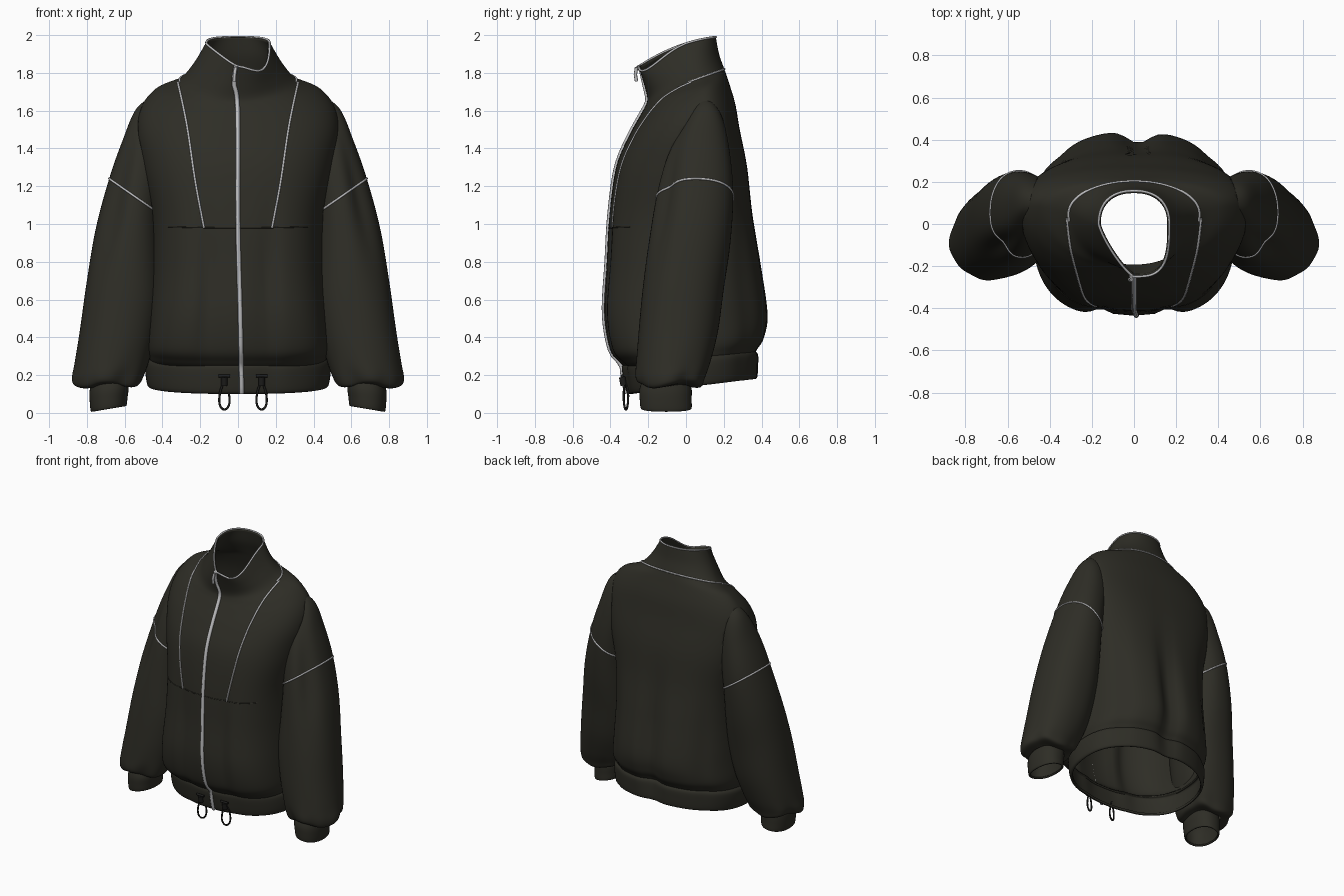
import bpy, math
from mathutils import Vector
from mathutils.bvhtree import BVHTree

if "Cube" in bpy.data.objects:
    bpy.data.objects.remove(bpy.data.objects["Cube"])


def mat(name, rgb):
    m = bpy.data.materials.new(name)
    m.diffuse_color = (*rgb, 1)
    m.use_nodes = True
    m.node_tree.nodes["Principled BSDF"].inputs["Base Color"].default_value = m.diffuse_color
    return m


OLIVE = mat("dark olive fleece", (0.027, 0.026, 0.019))
GREY = mat("grey trim", (0.52, 0.52, 0.53))
BLACK = mat("black cord", (0.012, 0.012, 0.011))
N = 96


def smooth_rows(rows, sub):
    """Catmull-Rom interpolation of parameter rows."""
    out = []
    for i in range(len(rows) - 1):
        p0, p1, p2, p3 = (rows[max(i - 1, 0)], rows[i], rows[i + 1],
                          rows[min(i + 2, len(rows) - 1)])
        for k in range(sub):
            t = k / sub
            out.append([0.5 * (2 * b + (c - a) * t + (2 * a - 5 * b + 4 * c - d) * t * t
                               + (3 * b - a - 3 * c + d) * t ** 3)
                        for a, b, c, d in zip(p0, p1, p2, p3)])
    return out + [list(rows[-1])]


def grid(rings, flip=False):
    n = len(rings[0])
    faces = []
    for i in range(len(rings) - 1):
        for j in range(n):
            k = (j + 1) % n
            f = (i * n + j, i * n + k, (i + 1) * n + k, (i + 1) * n + j)
            faces.append(f[::-1] if flip else f)
    return [p for r in rings for p in r], faces


def shell(name, verts, faces, thick=0.0, hidden=None):
    """Smooth cloth surface; faces whose corners are all hidden are left out."""
    if hidden:
        hid = [hidden(Vector(v)) for v in verts]
        faces = [f for f in faces if not all(hid[i] for i in f)]
    me = bpy.data.meshes.new(name)
    me.from_pydata(verts, [], faces)
    me.materials.append(OLIVE)
    for p in me.polygons:
        p.use_smooth = True
    ob = bpy.data.objects.new(name, me)
    bpy.context.collection.objects.link(ob)
    if thick:
        s = ob.modifiers.new("thickness", 'SOLIDIFY')
        s.thickness, s.offset = thick, -1


def tube(name, pts, radius, material, closed=False):
    cu = bpy.data.curves.new(name, 'CURVE')
    cu.dimensions = '3D'
    cu.bevel_depth, cu.bevel_resolution, cu.use_fill_caps = radius, 2, True
    sp = cu.splines.new('POLY')
    sp.points.add(len(pts) - 1)
    for p, q in zip(sp.points, pts):
        p.co = (*q, 1)
    sp.use_cyclic_u = closed
    cu.materials.append(material)
    bpy.context.collection.objects.link(bpy.data.objects.new(name, cu))


def spow(v, e):
    return math.copysign(abs(v) ** e, v)


def bump(v, c, w):
    return math.exp(-((v - c) / w) ** 2)


def body_ring(row):
    """Tilted superellipse: z front, z back, half width, y front, y back, y widest,
    front exponent, back exponent, left/right skew of the front."""
    zf, zb, a, yf, yb, cy, nf, nb, skew = row
    pts = []
    for j in range(N):
        t = 2 * math.pi * j / N
        c, s = math.cos(t), math.sin(t)
        n = nb if s >= 0 else nf + (skew if c > 0 else -skew)
        x = a * spow(c, 2 / n)
        y = cy + (yb - cy if s >= 0 else cy - yf) * spow(s, 2 / n)
        u = (y - yf) / (yb - yf)
        u += 0.75 * skew * u * (1 - u)
        z = zf + (zb - zf) * u
        # soft vertical folds, strongest low on the body
        w = bump(z, 0.60, 0.42)
        if s > 0:
            y -= w * s * (0.06 * bump(x, 0.02, 0.07) + 0.02 * bump(abs(x), 0.36, 0.05))
        else:
            y -= w * s * 0.03 * bump(abs(x), 0.18, 0.06)
            x *= 1 + 0.15 * bump(z, 0.7, 0.42) * s
            # right-hand collar corner folds down
            z += 0.09 * skew * s * max(c, 0)
        pts.append((x, y, z))
    return pts


# Torso with stand collar
BODY = [
    (0.24, 0.31, 0.465, -0.32, 0.365, 0.02, 2.8, 2.4, 0),
    (0.27, 0.34, 0.475, -0.355, 0.385, 0.02, 3.1, 2.4, 0),
    (0.34, 0.40, 0.485, -0.405, 0.42, 0.02, 3.6, 2.4, 0),
    (0.53, 0.53, 0.475, -0.435, 0.44, 0.02, 3.8, 2.3, 0),
    (0.80, 0.80, 0.46, -0.42, 0.40, 0.03, 3.6, 2.4, 0),
    (1.05, 1.05, 0.465, -0.405, 0.355, 0.05, 3.1, 2.6, 0),
    (1.30, 1.30, 0.515, -0.37, 0.325, 0.07, 2.6, 2.6, 0),
    (1.46, 1.50, 0.54, -0.305, 0.285, 0.08, 2.4, 2.5, 0),
    (1.57, 1.64, 0.515, -0.245, 0.26, 0.08, 2.2, 2.3, 0),
    (1.63, 1.755, 0.435, -0.212, 0.225, 0.08, 2.1, 2.1, 0),
    (1.67, 1.82, 0.31, -0.205, 0.203, 0.05, 2.1, 2.0, 0),
    (1.74, 1.90, 0.235, -0.222, 0.175, 0.02, 2.1, 2.0, 0.3),
    (1.835, 1.99, 0.168, -0.25, 0.158, 0.0, 2.2, 2.3, 0.95),
]
body_v, body_f = grid([body_ring(r) for r in smooth_rows(BODY, 6)])

# Gathered hem band, dropping towards the front
HEM = [
    (0.10, 0.18, 0.465, -0.295, 0.37, 0.02, 2.4, 2.3, 0),
    (0.11, 0.19, 0.48, -0.315, 0.383, 0.02, 2.4, 2.3, 0),
    (0.17, 0.25, 0.49, -0.33, 0.388, 0.02, 2.4, 2.3, 0),
    (0.24, 0.31, 0.49, -0.34, 0.388, 0.02, 2.4, 2.3, 0),
    (0.26, 0.33, 0.465, -0.325, 0.37, 0.02, 2.4, 2.3, 0),
]
hem_v, hem_f = grid([body_ring(r) for r in smooth_rows(HEM, 4)])
shell("hem_band", hem_v, hem_f, 0.015)


# Sleeves and cuffs
def sleeve_ring(row, side, lumps=0.0):
    """Ellipse from inner (x, z) to outer (x, z), y front to y back."""
    xi, zi, xo, zo, yf, yb = row
    fold = 0.2 * bump((zi + zo) / 2, 1.1, 0.32)
    pts = []
    for j in range(64):
        t = 2 * math.pi * j / 64
        r = 1 + lumps * (math.cos(5 * t + 1) + 0.6 * math.cos(8 * t))
        r -= fold * bump(t, 5.4, 0.45)      # drape fold on the front of the arm
        u, v = r * spow(math.cos(t), 0.9), r * spow(math.sin(t), 0.9)
        pts.append((side * ((xi + xo) / 2 + (xo - xi) / 2 * u),
                    (yf + yb) / 2 + (yb - yf) / 2 * v,
                    (zi + zo) / 2 + (zo - zi) / 2 * u + lumps * 0.4 * math.sin(3 * t)))
    return pts


SLEEVE = [
    (0.30, 1.52, 0.42, 1.69, 0.05, 0.14),
    (0.35, 1.43, 0.535, 1.615, 0.0, 0.20),
    (0.385, 1.26, 0.612, 1.44, -0.10, 0.235),
    (0.41, 1.05, 0.682, 1.24, -0.16, 0.25),
    (0.405, 0.82, 0.752, 0.98, -0.20, 0.235),
    (0.40, 0.61, 0.80, 0.70, -0.23, 0.20),
    (0.43, 0.42, 0.835, 0.45, -0.25, 0.17),
    (0.47, 0.28, 0.862, 0.27, -0.26, 0.13),
    (0.50, 0.20, 0.872, 0.19, -0.26, 0.10),
    (0.53, 0.155, 0.855, 0.15, -0.25, 0.08),
    (0.59, 0.15, 0.79, 0.14, -0.23, 0.03),
]
CUFF = [
    (0.60, 0.20, 0.77, 0.19, -0.22, 0.02),
    (0.58, 0.14, 0.785, 0.12, -0.245, 0.03),
    (0.585, 0.08, 0.785, 0.06, -0.245, 0.03),
    (0.59, 0.04, 0.78, 0.012, -0.24, 0.03),
    (0.60, 0.036, 0.77, 0.006, -0.23, 0.02),
]


def inside(tree, p):
    """Odd number of walls between the point and the outside, sideways."""
    d = Vector((math.copysign(1, p.x), 0, 0))
    count, q = 0, p.copy()
    while count < 9:
        hit = tree.ray_cast(q, d)[0]
        if hit is None:
            break
        count, q = count + 1, hit + d * 0.0005
    return count % 2 == 1


body_tree = BVHTree.FromPolygons(body_v, body_f)
arm_trees = {}
for side, tag in ((1, "left"), (-1, "right")):
    rows = smooth_rows(SLEEVE, 6)
    v, f = grid([sleeve_ring(r, side, 0.04 * bump(i, len(rows) - 8, 9))
                 for i, r in enumerate(rows)], side > 0)
    arm_trees[side] = BVHTree.FromPolygons(v, f)
    shell(tag + "_sleeve", v, f, 0, lambda p: p.z > 1.04 and inside(body_tree, p))
    v, f = grid([sleeve_ring(r, side) for r in smooth_rows(CUFF, 4)], side > 0)
    shell(tag + "_cuff", v, f, 0.012)
    tube(tag + "_sleeve_piping", sleeve_ring(SLEEVE[3], side), 0.006, GREY, True)

# The armholes are open into the sleeves
shell("torso_and_collar", body_v, body_f, 0.012,
      lambda p: 1.04 < p.z < 1.7 and abs(p.x) > 0.3
      and inside(arm_trees[1 if p.x > 0 else -1], p))

# Front seams projected on the torso surface
off = len(body_v)
tree = BVHTree.FromPolygons(body_v + hem_v,
                            body_f + [tuple(i + off for i in f) for f in hem_f])


def project(ctrl, steps):
    pts = []
    for x, z in smooth_rows(ctrl, steps):
        hit = tree.ray_cast(Vector((x, -1, z)), Vector((0, 1, 0)))[0]
        if hit and hit.y < 0.1:
            pts.append(tuple(hit))
    return pts


for side, tag in ((1, "left"), (-1, "right")):
    tube(tag + "_front_piping", project([(side * x, z) for x, z in (
        (0.318, 1.75), (0.27, 1.52), (0.225, 1.22), (0.18, 0.98))], 14), 0.006, GREY)
tube("front_yoke_seam", project([(-0.37, 0.985), (-0.15, 0.98), (0.15, 0.98), (0.37, 0.985)], 20),
     0.003, OLIVE)
zip_path = project([(0.02, 0.105), (0.012, 0.5), (0.0, 1.0), (-0.002, 1.6),
                    (-0.02, 1.74), (-0.015, 1.81)], 14)
tube("front_zip", zip_path + [(-0.01, -0.252, 1.84)], 0.012, GREY)
tube("zip_pull", [(-0.012, -0.262, 1.83), (-0.018, -0.268, 1.79), (-0.02, -0.262, 1.755)],
     0.009, GREY)

# Collar piping: rim and back of the neck
neck = body_ring(BODY[10])
tube("collar_rim_piping", body_ring(BODY[-1]), 0.006, GREY, True)
tube("neck_seam_piping", neck[-2:] + neck[:N // 2 + 3], 0.006, GREY)

# Hem drawcord loops with toggles
for x, tag in ((-0.072, "right"), (0.125, "left")):
    loop = [(x + 0.026 * math.sin(t) * (1 - 0.35 * math.cos(t)),
             -0.318 + 0.012 * math.sin(t), 0.088 + 0.07 * math.cos(t))
            for t in (2 * math.pi * k / 32 for k in range(32))]
    tube(tag + "_cord_loop", loop, 0.006, BLACK, True)
    tube(tag + "_cord_toggle", [(x, -0.33, 0.145), (x, -0.338, 0.19)], 0.017, BLACK)
    tube(tag + "_cord_bar", [(x - 0.03, -0.338, 0.195), (x + 0.03, -0.338, 0.195)], 0.008, BLACK)
